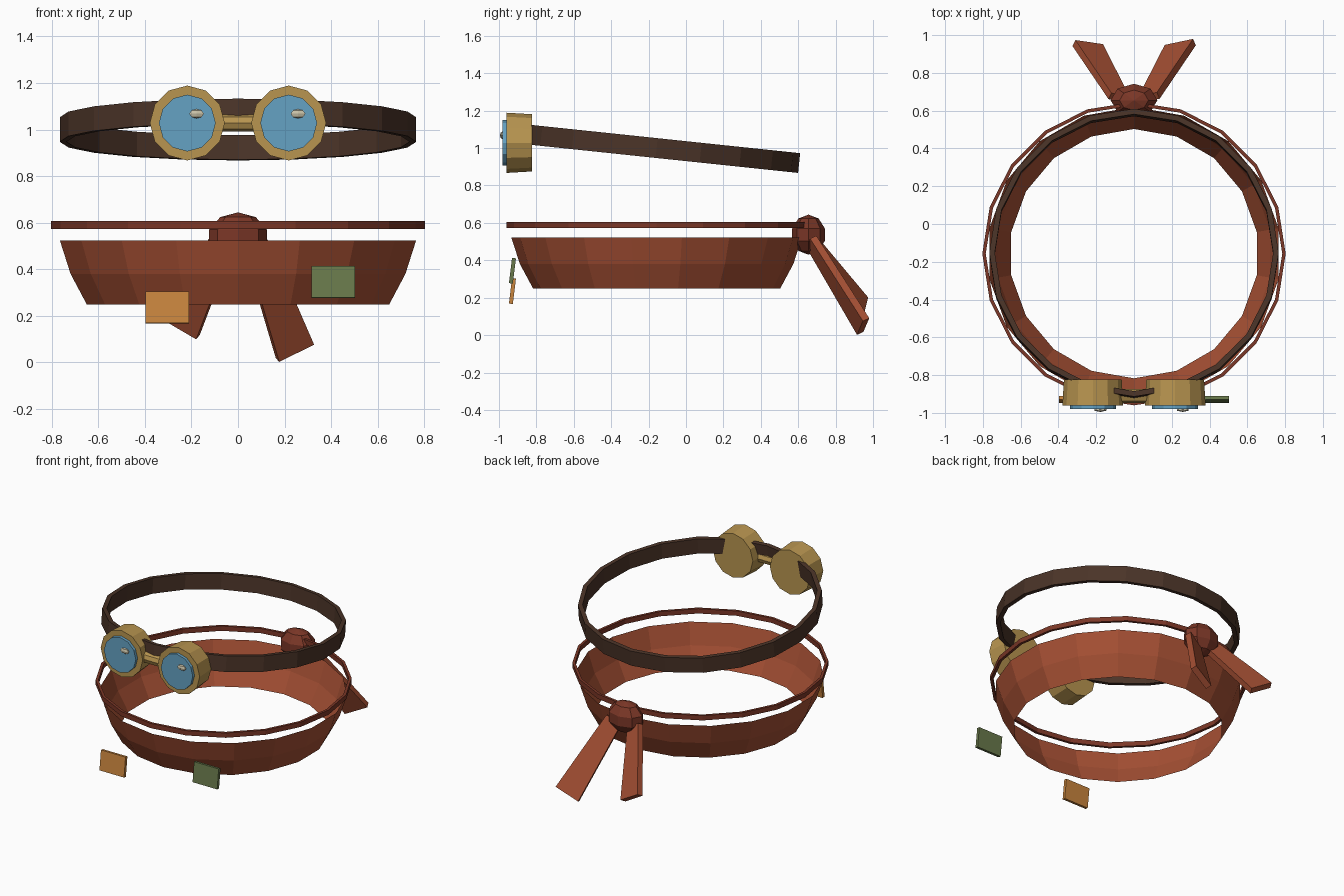
import bpy, bmesh, math
from mathutils import Matrix, Vector

if "Cube" in bpy.data.objects:
    bpy.data.objects.remove(bpy.data.objects["Cube"])

CY = -0.157  # centre of all the rings in y


def mat(name, rgb):
    m = bpy.data.materials.new(name)
    m.diffuse_color = (*rgb, 1)
    m.use_nodes = True
    m.node_tree.nodes["Principled BSDF"].inputs["Base Color"].default_value = m.diffuse_color
    return m


CLOTH = mat("cloth", (.38, .08, .034))
CLOTH_DARK = mat("dark_cloth", (.20, .038, .02))
LEATHER = mat("leather", (.07, .034, .021))
BRASS = mat("brass", (.48, .30, .08))
GLASS = mat("glass", (.13, .36, .55))
SHINE = mat("shine", (.60, .55, .40))
ORANGE = mat("orange_patch", (.58, .235, .048))
GREEN = mat("green_patch", (.14, .19, .07))


def finish(bm, name, material, matrix=Matrix()):
    bmesh.ops.transform(bm, matrix=matrix, verts=bm.verts)
    me = bpy.data.meshes.new(name)
    bm.to_mesh(me)
    bm.free()
    me.materials.append(material)
    ob = bpy.data.objects.new(name, me)
    bpy.context.collection.objects.link(ob)
    return ob


def ring(name, profile, n, material, closed, start=0.0, matrix=Matrix()):
    """Sweep an (r, z) profile around z, counter-clockwise for outward normals."""
    bm = bmesh.new()
    rows = []
    for i in range(n):
        a = start + math.tau * i / n
        rows.append([bm.verts.new((r * math.cos(a), r * math.sin(a), z)) for r, z in profile])
    m = len(profile)
    for i in range(n):
        p, q = rows[i], rows[(i + 1) % n]
        for j in range(m if closed else m - 1):
            k = (j + 1) % m
            bm.faces.new((p[j], q[j], q[k], p[k]))
    return finish(bm, name, material, matrix)


def drum(name, r_front, r_back, loc, depth, n, material, axis='Y'):
    """Cylinder or cone lying along y (front is -y) or along x."""
    bm = bmesh.new()
    bmesh.ops.create_cone(bm, cap_ends=True, segments=n, radius1=r_back, radius2=r_front, depth=depth)
    rot = Matrix.Rotation(math.pi / 2, 4, 'X' if axis == 'Y' else 'Y')
    return finish(bm, name, material, Matrix.Translation(loc) @ rot)


def ball(name, loc, size, u, v, material):
    bm = bmesh.new()
    bmesh.ops.create_uvsphere(bm, u_segments=u, v_segments=v, radius=1)
    return finish(bm, name, material, Matrix.Translation(loc) @ Matrix.Diagonal((*size, 1)))


def patch(name, x, z, material):
    bm = bmesh.new()
    bmesh.ops.create_cube(bm, size=1)
    m = (Matrix.Translation((x, -.928, z)) @ Matrix.Rotation(math.radians(-7), 4, 'X')
         @ Matrix.Diagonal((.188, .021, .136, 1)))
    return finish(bm, name, material, m)


def tail(name, a, b, across, w0, w1, t):
    """Flat cloth strip from a to b, widening from w0 to w1."""
    a, b = Vector(a), Vector(b)
    d = (b - a).normalized()
    w = Vector(across)
    w = (w - d * w.dot(d)).normalized()
    n = d.cross(w)
    bm = bmesh.new()
    bmesh.ops.create_cube(bm, size=1)
    for v in bm.verts:
        s = v.co.z + .5
        v.co = a.lerp(b, s) + w * v.co.x * (w0 + (w1 - w0) * s) + n * v.co.y * t
    bmesh.ops.recalc_face_normals(bm, faces=bm.faces)
    return finish(bm, name, CLOTH)


# Bandana: open flared cloth band and the rolled rim above it
at_ring = Matrix.Translation((0, CY, 0))
ring("bandana_band", [(.66, .248), (.731, .38), (.777, .522)], 18, CLOTH, False, math.pi / 2, at_ring)
ring("bandana_rim", [(.785, .573), (.803, .573), (.803, .606), (.785, .606)], 20, CLOTH_DARK, True, 0, at_ring)

# Knot and two tails at the back
ball("knot", (0, .655, .537), (.13, .092, .107), 8, 5, CLOTH_DARK)
tail("tail_right", (.08, .67, .50), (.245, .947, .046), (.155, .04, .06), .11, .17, .04)
tail("tail_left", (-.08, .67, .50), (-.245, .947, .150), (-.155, .04, .06), .11, .17, .04)

# Patches in front of the band
patch("orange_patch", -.304, .235, ORANGE)
patch("green_patch", .409, .344, GREEN)

# Goggle strap, tilted up towards the front
tilt = Matrix.Translation((0, CY, 1.0)) @ Matrix.Rotation(math.radians(-6), 4, 'X')
ring("goggle_strap", [(.737, -.053), (.766, -.053), (.766, .053), (.737, .053)], 20, LEATHER, True, 0, tilt)

# Goggles: frame, lens and shine on each side, bridge between
for side, x in (("left", -.218), ("right", .218)):
    drum("goggle_frame_" + side, .161, .153, (x, -.892, 1.028), .136, 12, BRASS)
    drum("goggle_lens_" + side, .122, .122, (x, -.960, 1.028), .04, 12, GLASS)
    ball("lens_shine_" + side, (x + .04, -.982, 1.068), (.036, .013, .02), 6, 4, SHINE)
drum("goggle_bridge", .037, .037, (0, -.91, 1.028), .26, 8, BRASS, 'X')
